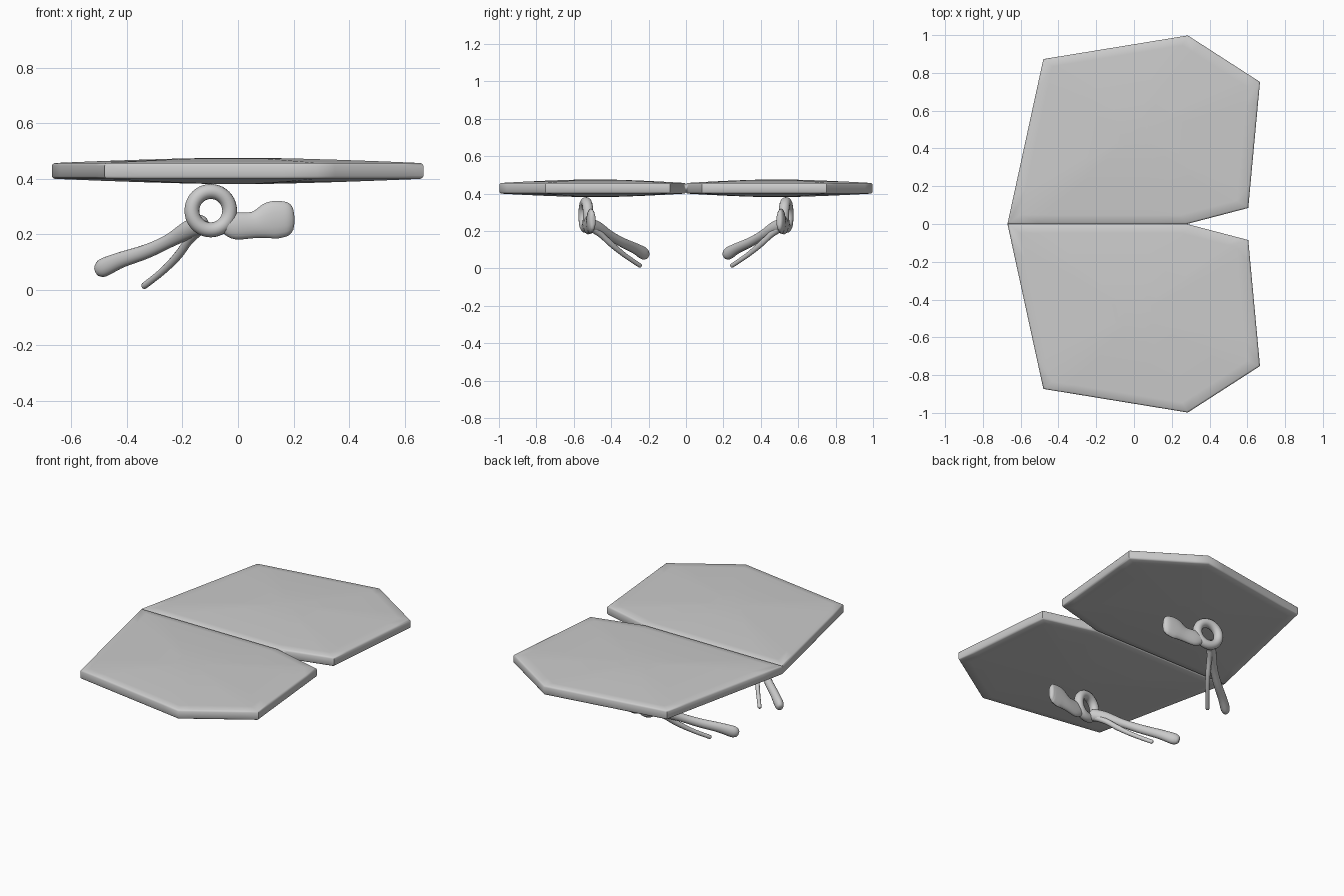
import bpy, bmesh, math
from mathutils import Vector, Matrix

if "Cube" in bpy.data.objects:
    bpy.data.objects.remove(bpy.data.objects["Cube"])


def finish(name, bm):
    """Turn a bmesh into an object mirrored left to right across y = 0."""
    bmesh.ops.recalc_face_normals(bm, faces=bm.faces)
    mesh = bpy.data.meshes.new(name)
    bm.to_mesh(mesh)
    bm.free()
    obj = bpy.data.objects.new(name, mesh)
    bpy.context.collection.objects.link(obj)
    mod = obj.modifiers.new("mirror", 'MIRROR')
    mod.use_axis = (False, True, False)
    mod.merge_threshold = 0.0005
    bpy.ops.object.select_all(action='DESELECT')
    obj.select_set(True)
    bpy.context.view_layer.objects.active = obj
    bpy.ops.object.shade_smooth_by_angle(angle=math.radians(50))
    return obj


def bridge(bm, a, b):
    n = len(a)
    for i in range(n):
        j = (i + 1) % n
        bm.faces.new((a[i], a[j], b[j], b[i]))


def limb(name, sections, sides=16, steps=5):
    """Tube with elliptical sections: (x, y, z, width radius, height radius)."""
    secs = []
    n = len(sections)
    for i in range(n - 1):
        p = [sections[max(0, min(n - 1, k))] for k in range(i - 1, i + 3)]
        for s in range(steps):
            t = s / steps
            secs.append([0.5 * (2 * b + (c - a) * t + (2 * a - 5 * b + 4 * c - d) * t * t
                                + (3 * b - a - 3 * c + d) * t ** 3)
                         for a, b, c, d in zip(*p)])
    secs.append(list(sections[-1]))
    bm = bmesh.new()
    rings = []
    for i, s in enumerate(secs):
        before, after = secs[max(0, i - 1)], secs[min(len(secs) - 1, i + 1)]
        d = (Vector(after[:3]) - Vector(before[:3])).normalized()
        side = d.cross(Vector((0, 0, 1))).normalized()
        up = side.cross(d)
        # small rounded ends
        offsets = [(0, 1)]
        r = min(s[3], s[4])
        if i == 0:
            offsets = [(-0.6 * r, 0.5), (-0.4 * r, 0.8), (0, 1)]
        elif i == len(secs) - 1:
            offsets = [(0, 1), (0.4 * r, 0.8), (0.6 * r, 0.5)]
        for off, k in offsets:
            ring = []
            for m in range(sides):
                a = 2 * math.pi * m / sides
                ring.append(bm.verts.new(Vector(s[:3]) + d * off
                                         + side * (math.cos(a) * s[3] * k)
                                         + up * (math.sin(a) * s[4] * k)))
            rings.append(ring)
    for a, b in zip(rings, rings[1:]):
        bridge(bm, a, b)
    bm.faces.new(rings[0])
    bm.faces.new(rings[-1])
    return finish(name, bm)


# wing slab: one half outline, gently domed above and below
corners = [(-0.67, 0), (-0.48, 0.873), (0.285, 0.998),
           (0.667, 0.752), (0.605, 0.085), (0.28, 0.0)]
outline = []
for i, c in enumerate(corners):
    a, b = Vector(c), Vector(corners[(i + 1) % 6])
    outline += [a.lerp(b, t / 6) for t in range(6)]
centre, mid_z = Vector((0.0, 0.48)), 0.428
bm = bmesh.new()


def slab_ring(scale, z):
    pts = [centre + (p - centre) * scale for p in outline]
    return [bm.verts.new((p.x, p.y, z)) for p in pts]


rim = {}
for sign in (1, -1):
    prev = rim[sign] = slab_ring(1, mid_z + sign * 0.019)
    for scale in (0.994, 0.985, 0.9, 0.75, 0.55, 0.35, 0.15):
        h = 0.025 if scale == 0.994 else 0.028 + 0.02 * (1 - scale ** 1.5)
        cur = slab_ring(scale, mid_z + sign * h)
        bridge(bm, prev, cur)
        prev = cur
    bm.faces.new(prev)
for i in range(30):  # outer wall only, open along the centre seam
    bm.faces.new((rim[1][i], rim[1][i + 1], rim[-1][i + 1], rim[-1][i]))
finish("wing_slab", bm)

# ring under each wing, turned slightly outward
bm = bmesh.new()
rings = []
for i in range(40):
    a = 2 * math.pi * i / 40
    ring = []
    for j in range(14):
        b = 2 * math.pi * j / 14
        r = 0.069 + 0.027 * math.cos(b)
        ring.append(bm.verts.new((r * math.cos(a), 0.028 * math.sin(b), r * math.sin(a))))
    rings.append(ring)
for i in range(40):
    bridge(bm, rings[i], rings[(i + 1) % 40])
turn = Matrix.Translation((-0.098, 0.535, 0.285)) @ Matrix.Rotation(math.radians(-10), 4, 'Z')
bm.transform(turn)
finish("under_ring", bm)

# flat paddle on one side of the ring
limb("paddle", [(-0.05, 0.53, 0.235, 0.02, 0.03), (-0.01, 0.525, 0.23, 0.022, 0.048),
                (0.06, 0.515, 0.234, 0.022, 0.048), (0.12, 0.51, 0.25, 0.023, 0.067),
                (0.17, 0.505, 0.255, 0.022, 0.063), (0.19, 0.50, 0.256, 0.018, 0.052)])

# thick and thin legs sloping inward from the ring
limb("thick_leg", [(-0.13, 0.52, 0.235, 0.03, 0.036), (-0.18, 0.47, 0.215, 0.027, 0.034),
                   (-0.25, 0.405, 0.175, 0.022, 0.025), (-0.33, 0.34, 0.138, 0.023, 0.026),
                   (-0.42, 0.275, 0.108, 0.024, 0.029), (-0.48, 0.23, 0.082, 0.026, 0.034),
                   (-0.498, 0.215, 0.073, 0.022, 0.028)])
limb("thin_leg", [(-0.135, 0.515, 0.22, 0.02, 0.02), (-0.175, 0.455, 0.18, 0.015, 0.017),
                  (-0.215, 0.395, 0.125, 0.014, 0.016), (-0.27, 0.325, 0.068, 0.012, 0.013),
                  (-0.338, 0.245, 0.014, 0.011, 0.012)], sides=12)
